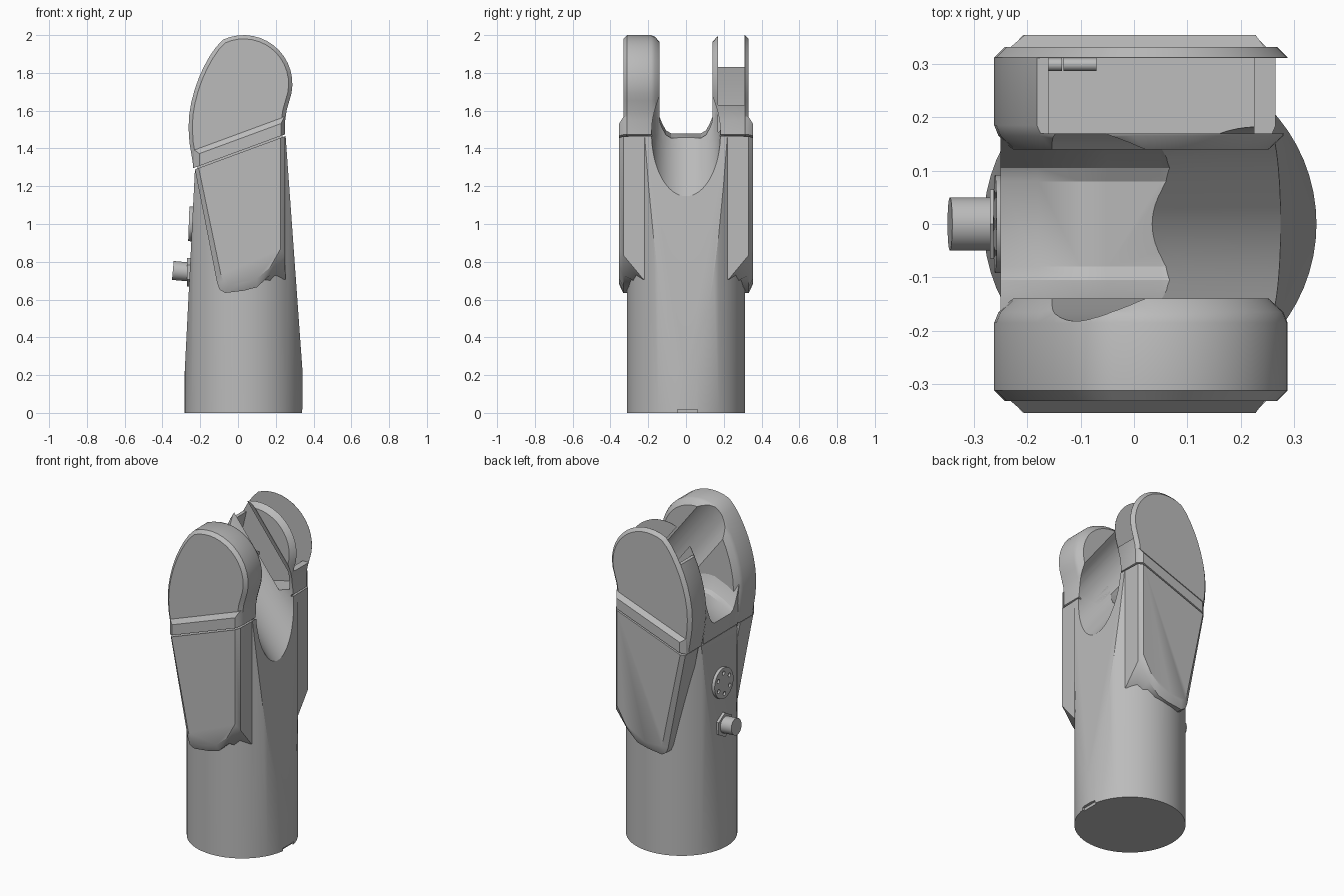
import bpy, bmesh, math
from mathutils import Matrix, Vector

if "Cube" in bpy.data.objects:
    bpy.data.objects.remove(bpy.data.objects["Cube"])

grey = bpy.data.materials.new("mid_grey")
grey.diffuse_color = (0.5, 0.5, 0.5, 1)
grey.use_nodes = True
grey.node_tree.nodes["Principled BSDF"].inputs["Base Color"].default_value = grey.diffuse_color


def finish(name, bm):
    bmesh.ops.recalc_face_normals(bm, faces=bm.faces)
    me = bpy.data.meshes.new(name)
    bm.to_mesh(me)
    bm.free()
    me.materials.append(grey)
    ob = bpy.data.objects.new(name, me)
    bpy.context.collection.objects.link(ob)
    return ob


def loft(name, layers):
    """Join equal-length x/z outlines, each placed at its own y, and cap the ends."""
    bm = bmesh.new()
    rings = [[bm.verts.new((x, y, z)) for x, z in pts] for y, pts in layers]
    n = len(rings[0])
    for a, b in zip(rings, rings[1:]):
        for i in range(n):
            j = (i + 1) % n
            bm.faces.new((a[i], a[j], b[j], b[i]))
    bm.faces.new(rings[0])
    bm.faces.new(rings[-1])
    return finish(name, bm)


def rod(name, start, end, r, sides=32):
    a, b = Vector(start), Vector(end)
    d = b - a
    m = Matrix.Translation((a + b) / 2) @ d.to_track_quat('Z', 'Y').to_matrix().to_4x4()
    bm = bmesh.new()
    bmesh.ops.create_cone(bm, cap_ends=True, segments=sides, radius1=r, radius2=r,
                          depth=d.length, matrix=m)
    return finish(name, bm)


def boolean(ob, cutter, op='DIFFERENCE'):
    mod = ob.modifiers.new("cut", 'BOOLEAN')
    mod.operation, mod.object, mod.solver = op, cutter, 'EXACT'
    dg = bpy.context.evaluated_depsgraph_get()
    me = bpy.data.meshes.new_from_object(ob.evaluated_get(dg))
    ob.modifiers.clear()
    ob.data = me


def inset(pts, d):
    """Mitred inset of a counter-clockwise outline."""
    out = []
    for i, p in enumerate(pts):
        p, a, b = Vector(p), Vector(pts[i - 1]), Vector(pts[(i + 1) % len(pts)])
        e, f = (p - a).normalized(), (b - p).normalized()
        n1, n2 = Vector((-e.y, e.x)), Vector((-f.y, f.x))
        q = p + (n1 + n2) * d / max(0.4, 1 + n1.dot(n2))
        out.append((q.x, q.y))
    return out


def split(x, dz=0.0):
    """Height of the slanted joint between lower body and fork."""
    return 1.378 + 0.368 * x + dz


GAP = 0.005
helpers = []

# Scoop cutter between the prongs on the right side
along, up = Vector((0.61, 0, -0.79)), Vector((0.79, 0, 0.61))
mid = Vector((0.08, 0, 1.40)) + up * 0.182
scoop = rod("scoop_cutter", mid - along * 0.9, mid + along * 0.9, 0.182, 64)
helpers.append(scoop)

# Lower body: round column shaved flat by two tapering planes
body = rod("lower_body", (0.03, 0, 0), (0.03, 0, 1.8), 0.312, 64)
wedge_pts = [(-0.283, -0.1), (0.343, -0.1), (0.343, 0.2), (0.252, split(0.252, -GAP)),
             (-0.228, split(-0.228, -GAP)), (-0.283, 0.2)]
wedge = loft("wedge_cutter", [(-0.5, wedge_pts), (0.5, wedge_pts)])
helpers.append(wedge)
boolean(body, wedge, 'INTERSECT')
boolean(body, scoop)
slot_pts = [(0.325, -0.05), (0.4, -0.05), (0.4, 0.018), (0.325, 0.018)]
slot = loft("slot_cutter", [(-0.045, slot_pts), (0.06, slot_pts)])
helpers.append(slot)
boolean(body, slot)

# Core filling the joint groove
core_pts = [(-0.215, split(-0.215, -0.03)), (0.235, split(0.235, -0.03)),
            (0.235, split(0.235, 0.03)), (-0.215, split(-0.215, 0.03))]
core = loft("joint_core", [(-0.2, core_pts), (0.2, core_pts)])
boolean(core, scoop)

# Fork head outline: round knuckle, straight neck, bulging left edge
arc = [(0.03 + 0.258 * math.cos(math.radians(a)), 1.742 + 0.258 * math.sin(math.radians(a)))
       for a in range(-20, 116, 9)]
head = ([(-0.235, split(-0.235, GAP)), (0.25, split(0.25, GAP)), (0.25, 1.55), (0.257, 1.6)]
        + arc + [(-0.118, 1.935), (-0.152, 1.885), (-0.182, 1.83), (-0.207, 1.775),
                 (-0.23, 1.71), (-0.247, 1.645), (-0.258, 1.58), (-0.262, 1.51),
                 (-0.257, 1.43)])

for side, s in (("front", -1), ("back", 1)):
    # Prong with chamfered rims
    prong = loft(side + "_prong", [(s * 0.14, inset(head, 0.035)), (s * 0.165, inset(head, 0.008)),
                                   (s * 0.185, head), (s * 0.312, head),
                                   (s * 0.332, inset(head, 0.02))])
    boolean(prong, scoop)
    if s > 0:
        # Open cable space inside the back prong
        hollow_pts = [(-0.2, 1.4), (0.0, 1.45), (0.225, 1.5), (0.225, 1.63), (0.5, 1.63),
                      (0.5, 2.2), (-0.5, 2.2), (-0.5, 1.83), (-0.16, 1.83), (-0.215, 1.6)]
        hollow = loft("hollow_cutter", [(0.17, hollow_pts), (0.311, hollow_pts)])
        helpers.append(hollow)
        boolean(prong, hollow)

    # Raised band across the foot of the prong
    def band(x0, x1, top):
        return [(x0, split(x0, GAP)), (x1, split(x1, GAP)),
                (x1, split(x1, top)), (x0, split(x0, top))]
    loft(side + "_band", [(s * 0.315, band(-0.238, 0.25, 0.1)),
                          (s * 0.331, band(-0.232, 0.245, 0.1)),
                          (s * 0.354, band(-0.205, 0.228, 0.07))])

    # Lower cover with sloping foot
    def cover(xl, xr, zb, zr):
        return [(xl, split(xl, -GAP)), (xl + 0.117, zb + 0.055), (xl + 0.13, zb + 0.018),
                (xl + 0.16, zb), (0.03, zb + 0.012), (0.1, zb + 0.03),
                (0.17, zb * 0.55 + zr * 0.45 + 0.005), (xr, zr), (xr, split(xr, -GAP))]
    loft(side + "_cover", [(s * 0.205, cover(-0.228, 0.251, 0.635, 0.70)),
                           (s * 0.228, cover(-0.228, 0.251, 0.635, 0.71)),
                           (s * 0.332, cover(-0.228, 0.248, 0.635, 0.835)),
                           (s * 0.354, cover(-0.208, 0.226, 0.68, 0.87))])

# Saddle bridging the two prongs
def saddle_layer(y, lift):
    return (y, [(-0.235, split(-0.235, GAP)), (0.248, split(0.248, GAP)),
                (0.248, 1.47 + lift), (0.05, 1.455 + lift), (-0.05, 1.48 + lift),
                (-0.1, 1.478 + lift), (-0.18, 1.445 + lift), (-0.25, 1.40 + lift)])


half = [(0.167, 0.16), (0.145, 0.10), (0.125, 0.05), (0.105, 0.015), (0.08, 0.0)]
saddle = loft("saddle", [saddle_layer(-y, l) for y, l in half]
              + [saddle_layer(y, l) for y, l in reversed(half)])
boolean(saddle, scoop)

# Round flange with a ring of holes on the tapered left face
def left_point(z, out, y=0.0):
    return (-0.283 + 0.0505 * (z - 0.2) - out, y, z)


flange = rod("round_flange", left_point(1.0, -0.01), left_point(1.001, 0.018), 0.092, 48)
for i in range(6):
    a = math.radians(60 * i + 30)
    y, z = 0.062 * math.cos(a), 1.0 + 0.062 * math.sin(a)
    hole = rod("hole_cutter", left_point(z, 0.005, y), left_point(z, 0.05, y), 0.012, 16)
    helpers.append(hole)
    boolean(flange, hole)

# Cable connector with its hexagonal nut
rod("connector_nut", left_point(0.745, -0.01), left_point(0.745, 0.014), 0.075, 6)
rod("connector", left_point(0.745, -0.01), left_point(0.754, 0.09), 0.05, 32)

# Pin inside the open prong
rod("inner_pin", (-0.2, 0.299, 1.6), (-0.135, 0.299, 1.6), 0.012, 16)
rod("inner_pin_end", (-0.132, 0.299, 1.6), (-0.07, 0.299, 1.6), 0.012, 16)

for h in helpers:
    bpy.data.objects.remove(h)

# Smooth curved walls, keep hard edges
bpy.ops.object.select_all(action='SELECT')
bpy.context.view_layer.objects.active = body
bpy.ops.object.shade_smooth_by_angle(angle=math.radians(28))
